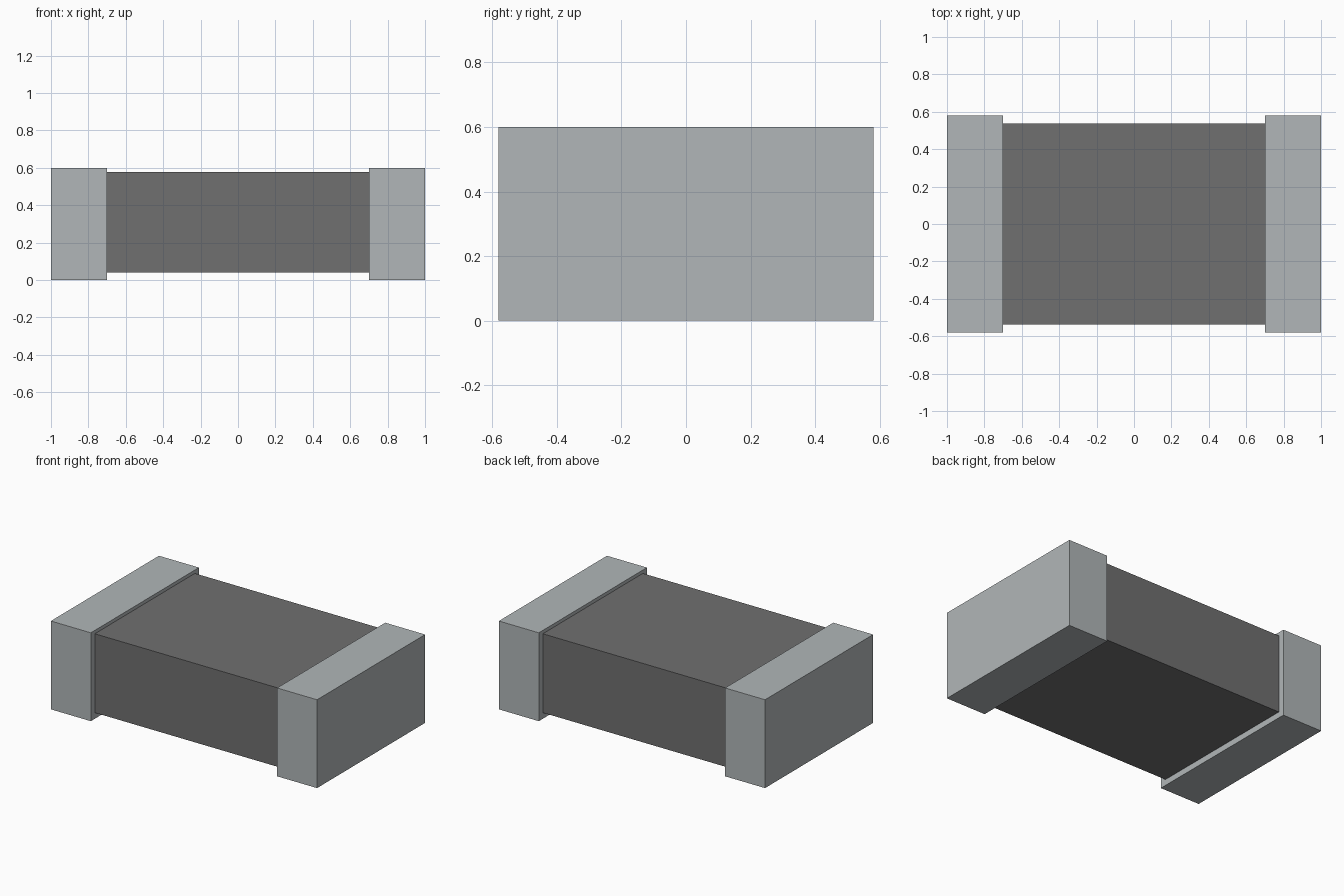
import bpy

cube = bpy.data.objects.get("Cube")
if cube:
    bpy.data.objects.remove(cube, do_unlink=True)


def material(name, rgb):
    mat = bpy.data.materials.new(name)
    mat.use_nodes = True
    mat.diffuse_color = (*rgb, 1)
    shader = next(n for n in mat.node_tree.nodes if n.type == "BSDF_PRINCIPLED")
    shader.inputs["Base Color"].default_value = (*rgb, 1)
    return mat


def box(name, low, high, mat):
    """Flat-faced box between two opposite corners."""
    centre = [(a + b) / 2 for a, b in zip(low, high)]
    bpy.ops.mesh.primitive_cube_add(size=1, location=centre)
    obj = bpy.context.object
    obj.name = name
    obj.scale = [b - a for a, b in zip(low, high)]
    bpy.ops.object.transform_apply(location=False, rotation=False, scale=True)
    obj.data.materials.append(mat)
    return obj


dark_grey = material("dark grey ceramic", (0.16, 0.16, 0.162))
silver = material("silver metal", (0.44, 0.47, 0.48))

# Dark block, its ends seated just inside the end caps
box("body", (-0.72, -0.537, 0.041), (0.72, 0.537, 0.577), dark_grey)

# Metal end caps, slightly larger than the block all round
box("left_end_cap", (0.7, -0.58, 0), (1, 0.58, 0.6), silver)
box("right_end_cap", (-1, -0.58, 0), (-0.7, 0.58, 0.6), silver)
